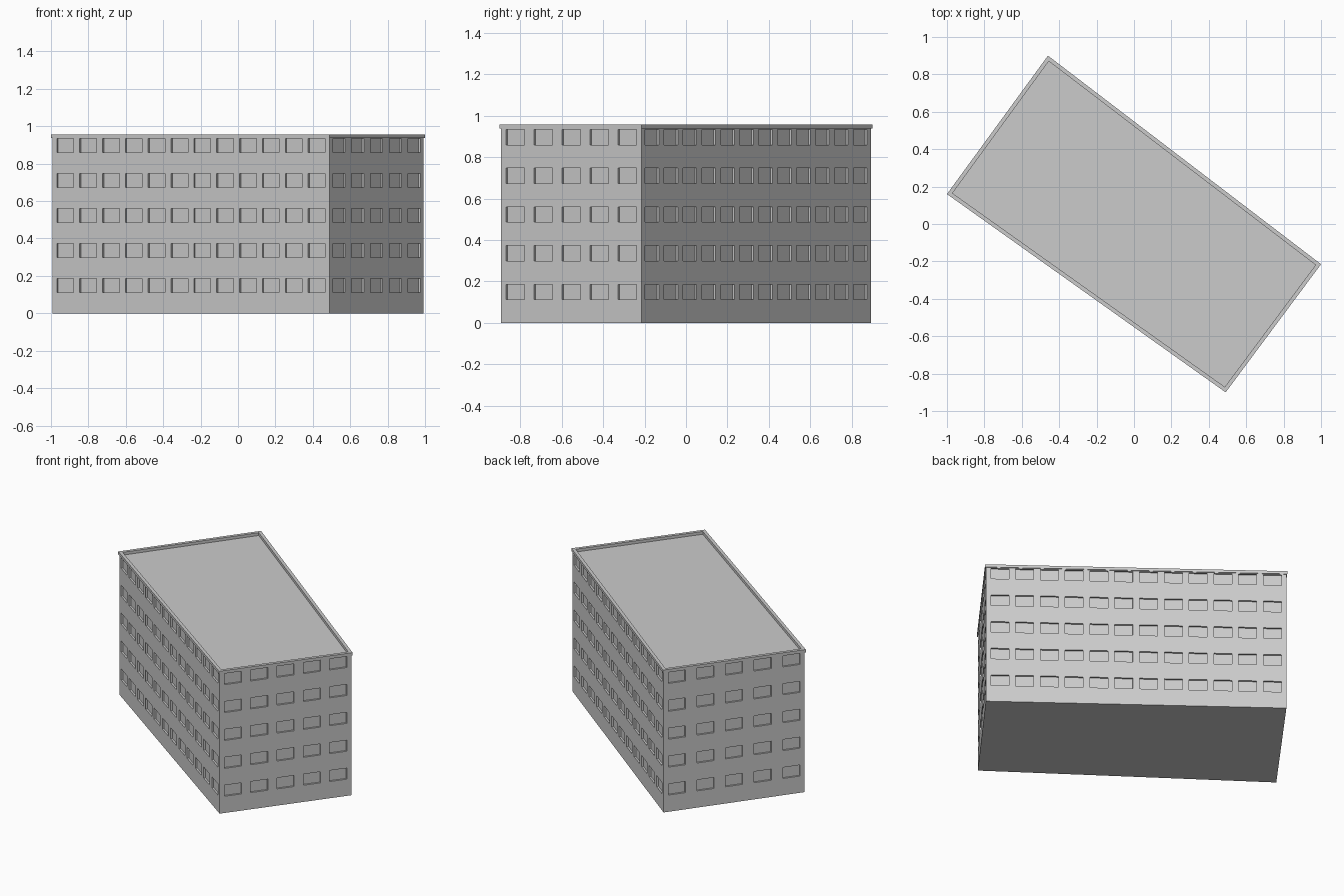
import bpy, bmesh
from mathutils import Vector

cube = bpy.data.objects.get("Cube")
if cube:
    bpy.data.objects.remove(cube, do_unlink=True)

# Main sizes
EAVES, TOP = 0.938, 0.957
FLOORS, FLOOR_PITCH, SILL, WIN_H = 5, 0.187, 0.112, 0.074
WIN_W, MARGIN, RECESS = 0.11, 0.03, 0.012
OVERHANG, RIM = 0.005, 0.021

# Outer cornice corners, counter-clockwise from the west corner
OUTLINE = [Vector(p) for p in ((-1, 0.16), (0.49, -0.9), (1, -0.215), (-0.46, 0.9))]
WINDOWS_PER_WALL = (12, 5, 12, 5)

grey = bpy.data.materials.new("concrete_grey")
grey.use_nodes = True
colour = (0.6, 0.6, 0.6, 1)
grey.diffuse_color = colour
grey.node_tree.nodes["Principled BSDF"].inputs["Base Color"].default_value = colour


def inset(poly, d):
    """Move every side of a counter-clockwise polygon inward by d."""
    out = []
    for i, p in enumerate(poly):
        a = (p - poly[i - 1]).normalized()
        b = (poly[(i + 1) % len(poly)] - p).normalized()
        out.append(p + (b - a) * d / a.cross(b))
    return out


def finish(name, bm):
    bmesh.ops.remove_doubles(bm, verts=bm.verts, dist=1e-5)
    mesh = bpy.data.meshes.new(name)
    bm.to_mesh(mesh)
    bm.free()
    mesh.materials.append(grey)
    obj = bpy.data.objects.new(name, mesh)
    bpy.context.collection.objects.link(obj)


def ring(bm, poly, z):
    return [bm.verts.new((p.x, p.y, z)) for p in poly]


def bridge(bm, lower, upper):
    for i in range(len(lower)):
        j = (i + 1) % len(lower)
        bm.faces.new((lower[i], lower[j], upper[j], upper[i]))


# Walls: one grid per side, with the window cells pushed inward
footprint = inset(OUTLINE, OVERHANG)
levels = [0]
for f in range(FLOORS):
    levels += [SILL + f * FLOOR_PITCH, SILL + f * FLOOR_PITCH + WIN_H]
levels.append(EAVES)

bm = bmesh.new()
windows = []
for i, count in enumerate(WINDOWS_PER_WALL):
    start, end = footprint[i], footprint[(i + 1) % 4]
    length = (end - start).length
    pitch = (length - 2 * MARGIN - WIN_W) / (count - 1)
    stops = [0]
    for k in range(count):
        stops += [MARGIN + k * pitch, MARGIN + k * pitch + WIN_W]
    stops.append(length)
    grid = [ring(bm, [start.lerp(end, s / length) for s in stops], z) for z in levels]
    for r in range(len(levels) - 1):
        for c in range(len(stops) - 1):
            face = bm.faces.new((grid[r][c], grid[r][c + 1], grid[r + 1][c + 1], grid[r + 1][c]))
            if r % 2 and c % 2:
                windows.append(face)
bm.normal_update()
bmesh.ops.inset_individual(bm, faces=windows, thickness=0, depth=-RECESS)
finish("walls_with_windows", bm)

# Floor slab underside
bm = bmesh.new()
bm.faces.new(list(reversed(ring(bm, footprint, 0))))
finish("base", bm)

# Roof deck and raised cornice
inner = inset(OUTLINE, RIM)
bm = bmesh.new()
bm.faces.new(ring(bm, inner, EAVES))
finish("roof_deck", bm)

bm = bmesh.new()
loops = [ring(bm, p, z) for p, z in ((inner, EAVES), (OUTLINE, EAVES), (OUTLINE, TOP), (inner, TOP))]
for k in range(4):
    bridge(bm, loops[k], loops[(k + 1) % 4])
finish("cornice", bm)
